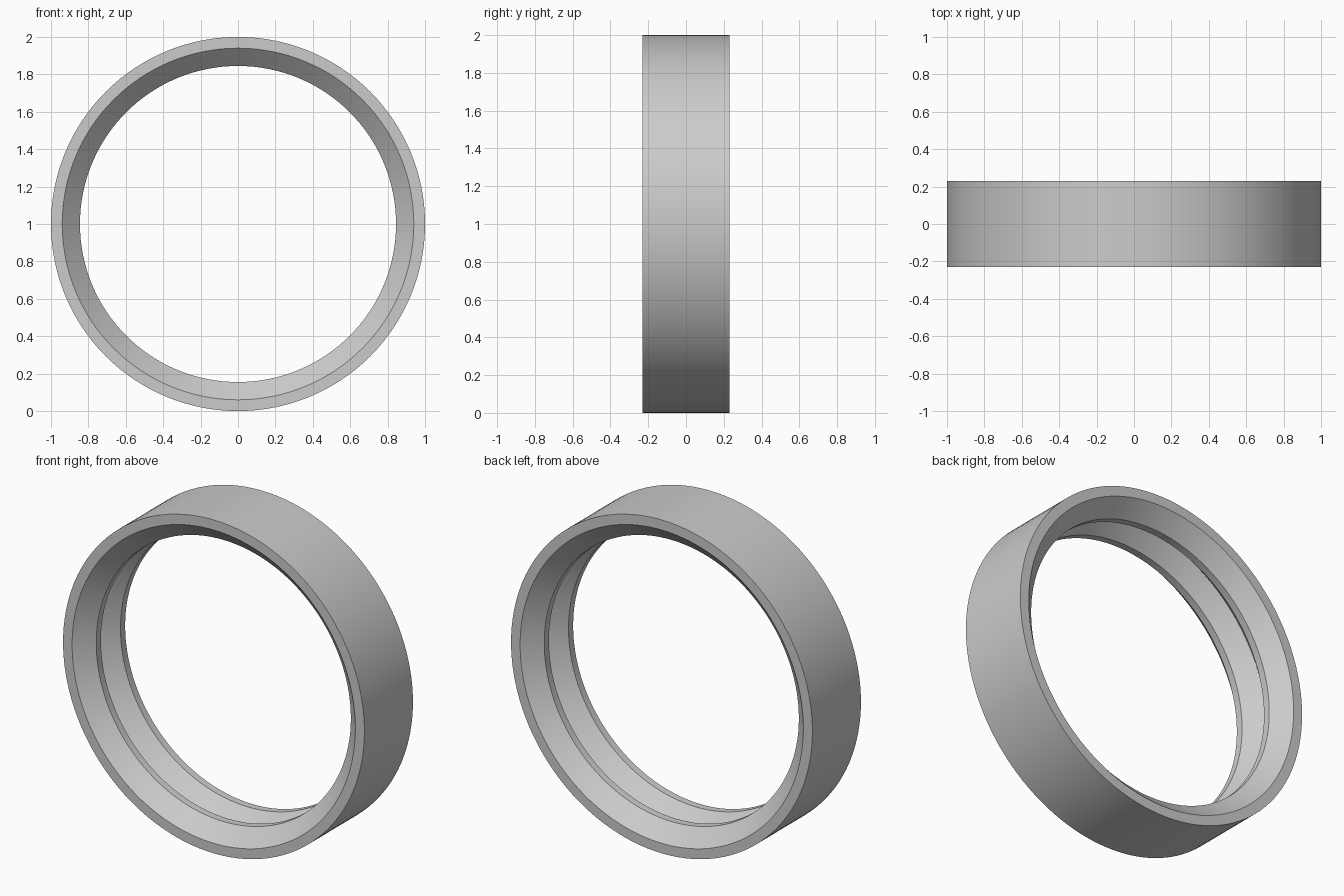
import bpy, bmesh, math

cube = bpy.data.objects.get("Cube")
if cube:
    bpy.data.objects.remove(cube, do_unlink=True)

SEGMENTS = 128
OUTER, GROOVE, LAND = 1.0, 0.94, 0.845   # radii
HALF = 0.23                              # half width along y

# Neutral grey material
grey = bpy.data.materials.new("neutral_grey")
grey.use_nodes = True
colour = (0.6, 0.6, 0.6, 1)
grey.diffuse_color = colour
grey.node_tree.nodes["Principled BSDF"].inputs["Base Color"].default_value = colour

# Closed cross-section (radius, y): plain outside, two bevelled ribs inside
front_half = [(OUTER, -HALF), (GROOVE, -HALF), (LAND, -0.137), (LAND, -0.093)]
back_half = [(r, -y) for r, y in reversed(front_half)]
profile = front_half + [(GROOVE, 0)] + back_half

# Sweep the cross-section around the y axis
bm = bmesh.new()
rings = []
for i in range(SEGMENTS):
    a = 2 * math.pi * i / SEGMENTS
    rings.append([bm.verts.new((r * math.cos(a), y, OUTER + r * math.sin(a)))
                  for r, y in profile])
for i in range(SEGMENTS):
    here, there = rings[i], rings[(i + 1) % SEGMENTS]
    for j in range(len(profile)):
        k = (j + 1) % len(profile)
        bm.faces.new((here[j], here[k], there[k], there[j]))
bmesh.ops.recalc_face_normals(bm, faces=bm.faces)

mesh = bpy.data.meshes.new("grooved_ring")
bm.to_mesh(mesh)
bm.free()
mesh.materials.append(grey)
ring = bpy.data.objects.new("grooved_ring", mesh)
bpy.context.collection.objects.link(ring)

# Smooth round surfaces, crisp profile edges
bpy.ops.object.select_all(action="DESELECT")
ring.select_set(True)
bpy.context.view_layer.objects.active = ring
bpy.ops.object.shade_smooth_by_angle(angle=math.radians(30))
